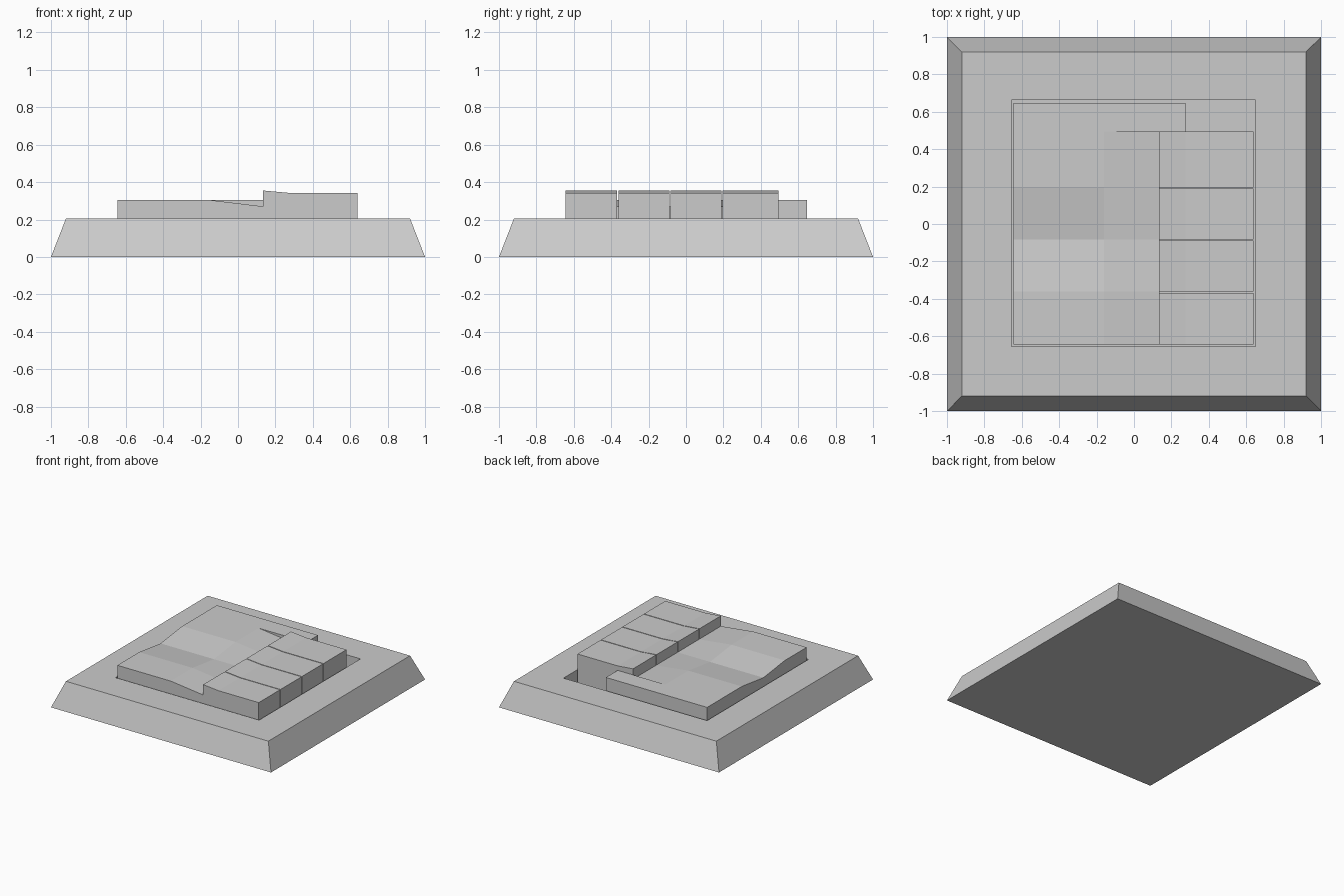
import bpy, bmesh

if "Cube" in bpy.data.objects:
    bpy.data.objects.remove(bpy.data.objects["Cube"])

FLOOR = 0.10   # bottom of the recess in the base
TOP = 0.305    # height of the flat plate surface


def finish(bm, name):
    bmesh.ops.remove_doubles(bm, verts=bm.verts, dist=1e-5)
    bmesh.ops.recalc_face_normals(bm, faces=bm.faces)
    mesh = bpy.data.meshes.new(name)
    bm.to_mesh(mesh)
    bm.free()
    obj = bpy.data.objects.new(name, mesh)
    bpy.context.collection.objects.link(obj)
    return obj


def loft(name, rings):
    """Rectangular rings (x0, x1, y0, y1, z) joined into a closed solid."""
    bm = bmesh.new()
    loops = [[bm.verts.new(p) for p in
              ((x0, y0, z), (x1, y0, z), (x1, y1, z), (x0, y1, z))]
             for x0, x1, y0, y1, z in rings]
    for a, b in zip(loops, loops[1:]):
        for i in range(4):
            j = (i + 1) % 4
            bm.faces.new((a[i], a[j], b[j], b[i]))
    bm.faces.new(loops[0])
    bm.faces.new(loops[-1])
    return finish(bm, name)


def extrude_profile(name, profile, y0, y1):
    """Side profile in x/z swept along y."""
    bm = bmesh.new()
    face = bm.faces.new([bm.verts.new((x, y0, z)) for x, z in profile])
    res = bmesh.ops.extrude_face_region(bm, geom=[face], use_keep_orig=True)
    for v in res["geom"]:
        if isinstance(v, bmesh.types.BMVert):
            v.co.y = y1
    return finish(bm, name)


# Tapered base with a square recess
loft("base", [(-1, 1, -1, 1, 0),
              (-0.92, 0.92, -0.92, 0.92, 0.205),
              (-0.655, 0.65, -0.655, 0.662, 0.205),
              (-0.655, 0.65, -0.655, 0.662, FLOOR)])

# Left plate: shallow valley across y, sloping down to the keys
xs = (-0.645, -0.16, 0.135)
ys = (-0.645, -0.362, -0.083, 0.197, 0.495)
dip = (0, 0, 0.035, 0, 0)
bm = bmesh.new()
grid = [[bm.verts.new((x, y, 0.27 if i == 2 else TOP - d))
         for i, x in enumerate(xs)] for y, d in zip(ys, dip)]
for a, b in zip(grid, grid[1:]):
    for i in range(2):
        bm.faces.new((a[i], a[i + 1], b[i + 1], b[i]))
rim = [e for e in bm.edges if e.is_boundary]
res = bmesh.ops.extrude_edge_only(bm, edges=rim)
for v in res["geom"]:
    if isinstance(v, bmesh.types.BMVert):
        v.co.z = FLOOR
finish(bm, "plate")

# Flat strip along the back of the plate
loft("back_strip", [(-0.645, 0.275, 0.495, 0.647, FLOOR),
                    (-0.645, 0.275, 0.495, 0.647, TOP)])

# Four raised keys with a lifted inner lip
key = [(0.135, FLOOR), (0.64, FLOOR), (0.64, 0.342), (0.275, 0.342), (0.135, 0.355)]
gap = 0.003
edges = (-0.645 - gap, -0.365, -0.086, 0.193, 0.495 + gap)
for n, (a, b) in enumerate(zip(edges, edges[1:]), 1):
    extrude_profile(f"key_{n}", key, a + gap, b - gap)
